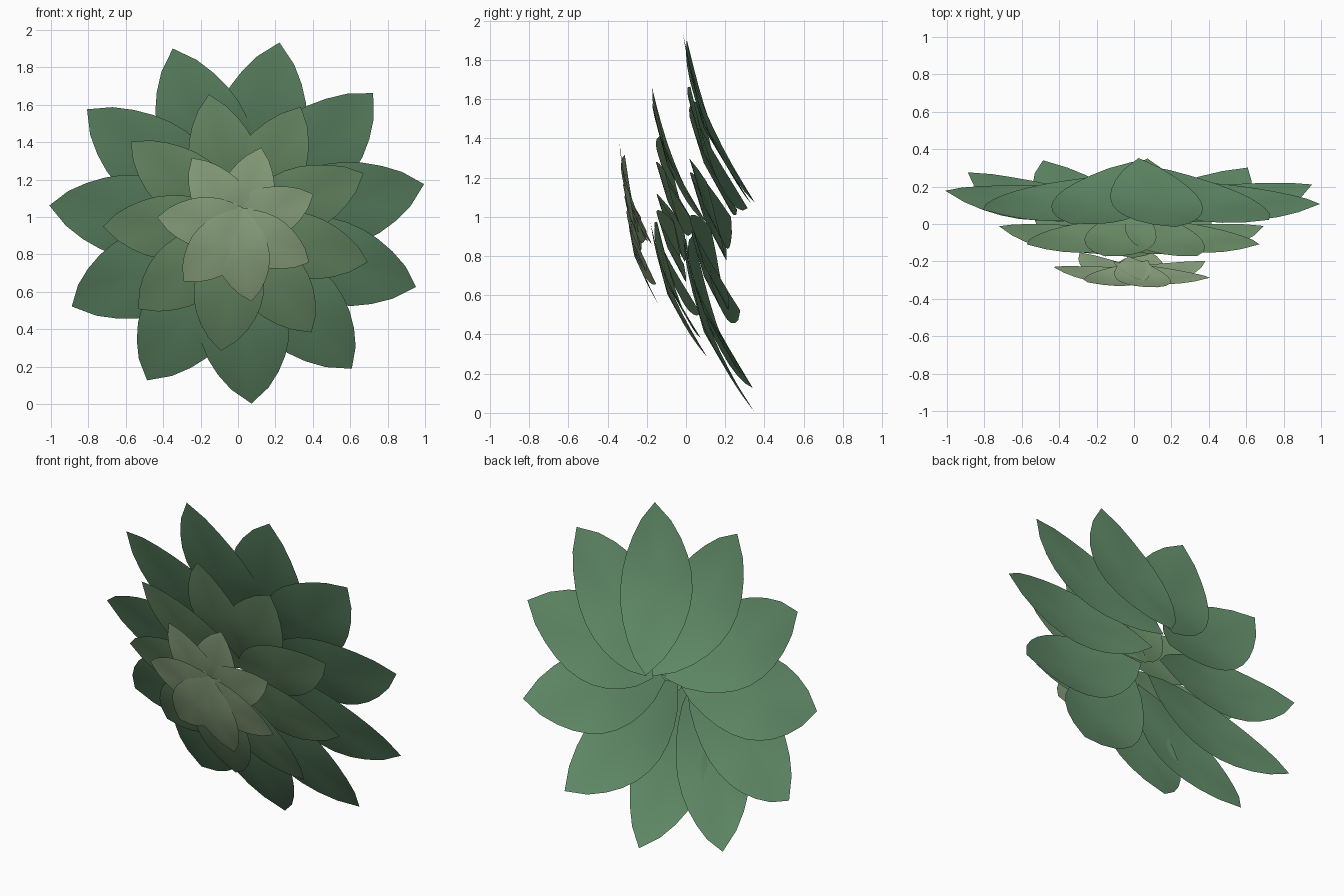
import bpy, bmesh
from math import sin, cos, pi, radians
from mathutils import Matrix, Vector

if "Cube" in bpy.data.objects:
    bpy.data.objects.remove(bpy.data.objects["Cube"])

CENTRE_Z = 0.957


def add_leaf(bm, matrix, half_len, half_width, bow, steps=10):
    """Pointed leaf: bowed outline fanned from a slightly raised centre."""
    def point(t, side):
        u = 2 * t - 1
        w = max(sin(pi * t), 0.0) ** 0.75
        return matrix @ Vector((side * half_width * w, bow * u * u, half_len * u))

    outline = [point(i / steps, 1) for i in range(steps + 1)]
    outline += [point(i / steps, -1) for i in range(steps - 1, 0, -1)]
    ring = [bm.verts.new(p) for p in outline]
    hub = bm.verts.new(matrix @ Vector((0, -bow * 0.4, 0)))
    for a, b in zip(ring, ring[1:] + ring[:1]):
        bm.faces.new((hub, a, b))


def leaf_layer(name, count, phase, radius, y, half_len, half_width, bow,
               tilt, lean, color):
    """Ring of leaves, each tilted the same way about its own centre; the ring leans."""
    turn = Matrix.Rotation(radians(-3), 4, 'Z') @ Matrix.Rotation(radians(tilt), 4, 'X')
    bm = bmesh.new()
    for i in range(count):
        az = radians(phase) + 2 * pi * i / count
        dz = radius * cos(az)
        place = Matrix.Translation((radius * sin(az), y - lean * dz, CENTRE_Z + dz))
        add_leaf(bm, place @ turn @ Matrix.Rotation(az, 4, 'Y'),
                 half_len, half_width, bow)
    mesh = bpy.data.meshes.new(name)
    bm.to_mesh(mesh)
    bm.free()
    mesh.shade_smooth()
    mat = bpy.data.materials.new(name + "_green")
    mat.diffuse_color = (*color, 1)
    mat.use_nodes = True
    mat.node_tree.nodes["Principled BSDF"].inputs["Base Color"].default_value = mat.diffuse_color
    mesh.materials.append(mat)
    bpy.context.collection.objects.link(bpy.data.objects.new(name, mesh))


# Three stacked rings, back to front
leaf_layer("outer_leaves", 11, 13.0, 0.535, 0.113, 0.48, 0.243, 0.06,
           22.5, 0.0, (0.13, 0.28, 0.15))
leaf_layer("middle_leaves", 9, 348.0, 0.35, -0.078, 0.375, 0.187, 0.045,
           22.5, 0.0, (0.18, 0.33, 0.17))
leaf_layer("inner_leaves", 7, 17.0, 0.155, -0.27, 0.28, 0.145, 0.035,
           17.0, 0.13, (0.31, 0.44, 0.25))
